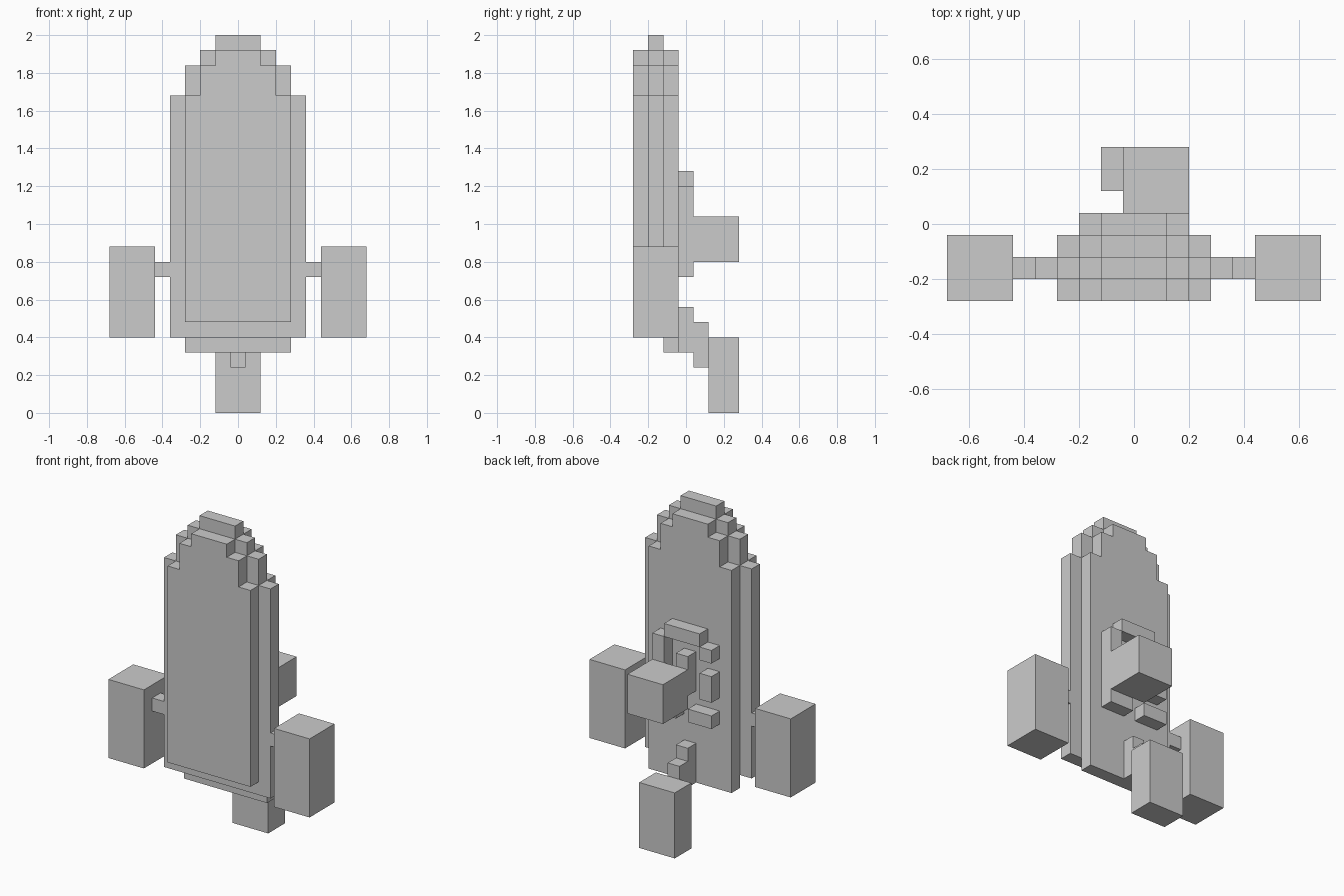
import bpy

if "Cube" in bpy.data.objects:
    bpy.data.objects.remove(bpy.data.objects["Cube"])


def add_mesh(name, verts, faces):
    mesh = bpy.data.meshes.new(name)
    mesh.from_pydata(verts, [], faces)
    obj = bpy.data.objects.new(name, mesh)
    bpy.context.collection.objects.link(obj)
    return obj


def box(name, x, y, z):
    """Axis-aligned block given (min, max) on each axis."""
    verts = [(a, b, c) for c in z for b in y for a in x]
    faces = [(0, 2, 3, 1), (4, 5, 7, 6), (0, 1, 5, 4),
             (2, 6, 7, 3), (0, 4, 6, 2), (1, 3, 7, 5)]
    return add_mesh(name, verts, faces)


def stepped_slab(name, y, bottom, steps):
    """Extrude a mirrored stepped outline; steps are (half width, top)."""
    half, low = [], bottom
    for w, top in steps:
        half += [(w, low), (w, top)]
        low = top
    outline = half + [(-w, z) for w, z in reversed(half)]
    n = len(outline)
    verts = [(px, d, pz) for d in y for px, pz in outline]
    faces = [tuple(range(n)), tuple(range(2 * n - 1, n - 1, -1))]
    faces += [(i, i + n, (i + 1) % n + n, (i + 1) % n) for i in range(n)]
    return add_mesh(name, verts, faces)


# Body board in three layers, the middle one wider and taller
face_steps = [(0.28, 1.68), (0.20, 1.84), (0.12, 1.92)]
core_steps = [(0.36, 1.68), (0.28, 1.84), (0.20, 1.92), (0.12, 2.0)]
stepped_slab("board_front", (-0.28, -0.20), 0.48, face_steps)
stepped_slab("board_core", (-0.20, -0.12), 0.40, core_steps)
stepped_slab("board_back", (-0.12, -0.04), 0.32, face_steps)

# Side blocks on short arms
for side, s in (("right", 1), ("left", -1)):
    box(f"{side}_arm", sorted((s * 0.36, s * 0.44)), (-0.20, -0.12), (0.72, 0.80))
    box(f"{side}_block", sorted((s * 0.44, s * 0.68)), (-0.28, -0.04), (0.40, 0.88))

# Rear leg on a stepped strut
box("leg_strut_upper", (-0.04, 0.04), (-0.04, 0.04), (0.32, 0.56))
box("leg_strut_lower", (-0.04, 0.04), (0.04, 0.12), (0.24, 0.48))
box("leg", (-0.12, 0.12), (0.12, 0.28), (0.0, 0.40))

# Raised frame on the back, with the block standing out from it
relief = {
    "frame_top": ((-0.12, 0.12), (1.20, 1.28)),
    "frame_column": ((0.12, 0.20), (0.72, 1.20)),
    "frame_corner": ((-0.20, -0.12), (1.12, 1.20)),
    "frame_side": ((-0.20, -0.12), (0.88, 1.04)),
    "frame_foot_left": ((-0.20, -0.04), (0.72, 0.80)),
    "frame_foot_right": ((0.04, 0.12), (0.72, 0.80)),
    "frame_post": ((-0.04, 0.04), (0.88, 1.12)),
}
for name, (x, z) in relief.items():
    box(name, x, (-0.04, 0.04), z)
box("back_block", (-0.04, 0.20), (0.04, 0.28), (0.80, 1.04))
